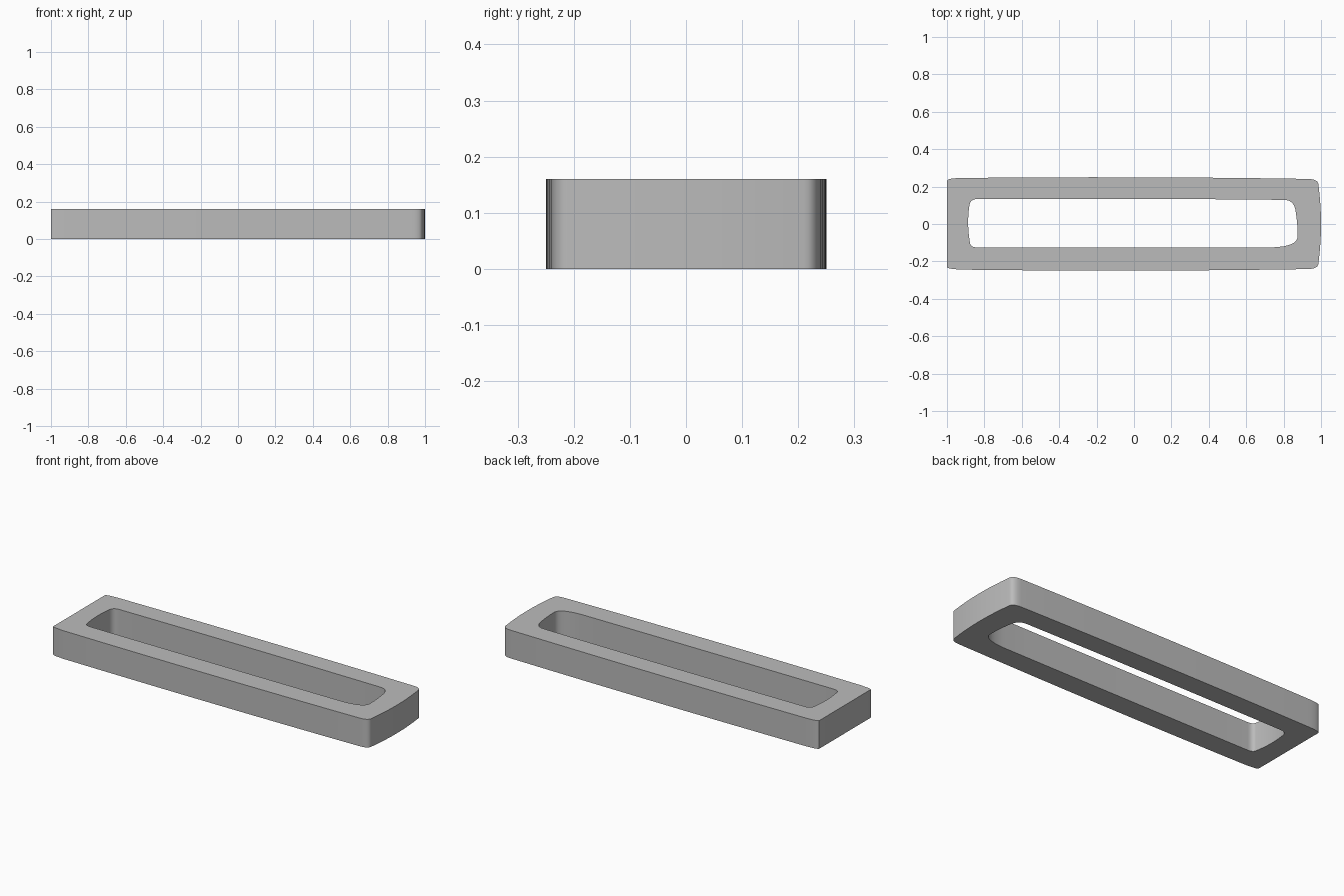
import bpy
import bmesh
from mathutils import Vector

cube = bpy.data.objects.get("Cube")
if cube:
    bpy.data.objects.remove(cube, do_unlink=True)

HEIGHT = 0.16
STEPS = 8

# Closed outlines: on-curve points alternate with curve control points
OUTER = [(-1, .23), (-1, 0), (-1, -.23), (-1, -.24),
         (-.92, -.244), (0, -.256), (.93, -.241), (.985, -.24),
         (.986, -.21), (1.014, 0), (.986, .21), (.985, .24),
         (.93, .241), (0, .256), (-.92, .246), (-1, .245)]
INNER = [(-.88, .1), (-.895, 0), (-.877, -.1), (-.875, -.125),
         (-.84, -.125), (0, -.127), (.74, -.125), (.87, -.12),
         (.875, -.07), (.876, 0), (.862, .08), (.85, .13),
         (.8, .129), (0, .138), (-.84, .133), (-.875, .133)]


def outline(points):
    """Sample a closed chain of quadratic curves."""
    pts = [Vector(p) for p in points]
    result = []
    for i in range(0, len(pts), 2):
        a, c, b = pts[i], pts[i + 1], pts[(i + 2) % len(pts)]
        for s in range(STEPS):
            t = s / STEPS
            result.append(a * (1 - t) ** 2 + c * 2 * t * (1 - t) + b * t * t)
    return result


def ring(bm, points, z):
    return [bm.verts.new((p.x, p.y, z)) for p in points]


def bridge(bm, first, second):
    n = len(first)
    for i in range(n):
        j = (i + 1) % n
        bm.faces.new((first[i], first[j], second[j], second[i]))


# Frame: outer wall, top rim, inner wall, bottom rim
bm = bmesh.new()
outer, inner = outline(OUTER), outline(INNER)
loops = [ring(bm, outer, 0), ring(bm, outer, HEIGHT),
         ring(bm, inner, HEIGHT), ring(bm, inner, 0)]
for k in range(len(loops)):
    bridge(bm, loops[k], loops[(k + 1) % len(loops)])
bmesh.ops.recalc_face_normals(bm, faces=bm.faces)
mesh = bpy.data.meshes.new("frame")
bm.to_mesh(mesh)
bm.free()
frame = bpy.data.objects.new("frame", mesh)
bpy.context.collection.objects.link(frame)

# Plain grey
grey = bpy.data.materials.new("grey")
grey.use_nodes = True
colour = (.5, .5, .5, 1)
grey.diffuse_color = colour
grey.node_tree.nodes["Principled BSDF"].inputs["Base Color"].default_value = colour
mesh.materials.append(grey)

# Smooth walls with crisp rims
bpy.ops.object.select_all(action='DESELECT')
frame.select_set(True)
bpy.context.view_layer.objects.active = frame
bpy.ops.object.shade_smooth_by_angle(angle=.52)
